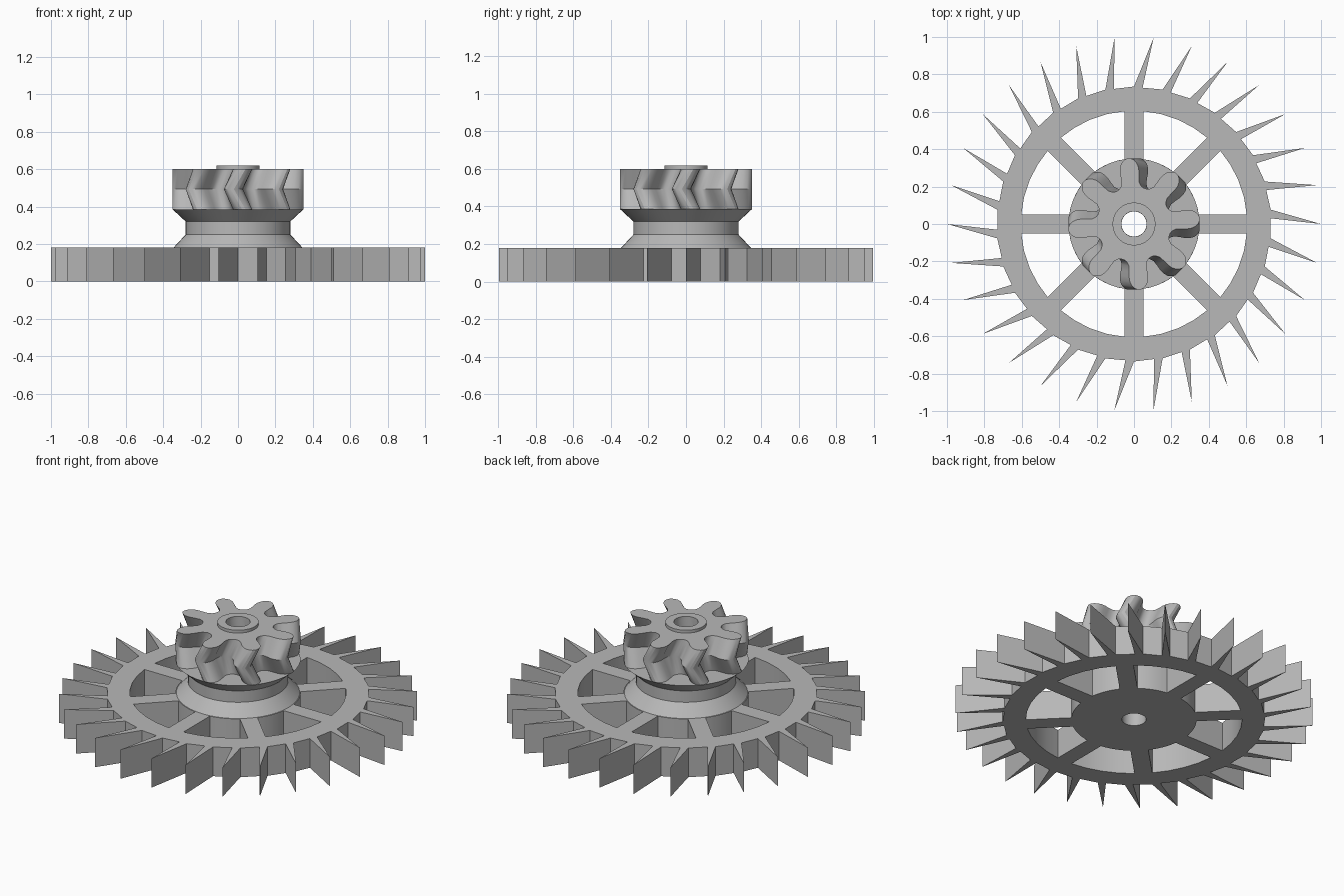
import bpy, bmesh
from math import sin, cos, asin, radians, tau

cube = bpy.data.objects.get("Cube")
if cube:
    bpy.data.objects.remove(cube)

GREY = bpy.data.materials.new("plain grey")
GREY.use_nodes = True
colour = (0.48, 0.48, 0.48, 1)
GREY.diffuse_color = colour
GREY.node_tree.nodes["Principled BSDF"].inputs["Base Color"].default_value = colour

BORE = 0.068
HUB = 0.35
WHEEL_TOP = 0.18


def polar(r, deg):
    a = radians(deg)
    return (r * cos(a), r * sin(a))


def arc(r, start, end, steps):
    return [polar(r, start + (end - start) * i / steps) for i in range(steps + 1)]


def circle(r, steps):
    return arc(r, 0, 360, steps)[:-1]


def finish(name, bm, smooth=True):
    bmesh.ops.recalc_face_normals(bm, faces=bm.faces)
    mesh = bpy.data.meshes.new(name)
    bm.to_mesh(mesh)
    bm.free()
    mesh.materials.append(GREY)
    obj = bpy.data.objects.new(name, mesh)
    bpy.context.collection.objects.link(obj)
    if smooth:
        bpy.ops.object.select_all(action='DESELECT')
        obj.select_set(True)
        bpy.context.view_layer.objects.active = obj
        bpy.ops.object.shade_smooth_by_angle(angle=radians(28))
    return obj


def prism(name, loops, layers):
    """Stack flat outlines (first is outer, others holes) through (z, twist) layers."""
    bm = bmesh.new()
    caps = ([], [])
    for loop in loops:
        rings = []
        for z, twist in layers:
            c, s = cos(radians(twist)), sin(radians(twist))
            rings.append([bm.verts.new((x * c - y * s, x * s + y * c, z)) for x, y in loop])
        n = len(loop)
        for low, high in zip(rings, rings[1:]):
            for i in range(n):
                j = (i + 1) % n
                bm.faces.new((low[i], low[j], high[j], high[i]))
        for cap, ring in zip(caps, (rings[0], rings[-1])):
            cap += [bm.edges.get((ring[i], ring[(i + 1) % n])) for i in range(n)]
    for cap in caps:
        bmesh.ops.triangle_fill(bm, edges=cap, use_beauty=True, normal=(0, 0, 1))
    return finish(name, bm)


def lathe(name, profile, steps=48):
    """Spin a closed (radius, z) profile round the z axis."""
    bm = bmesh.new()
    rings = [[bm.verts.new((r * cos(tau * i / steps), r * sin(tau * i / steps), z))
              for i in range(steps)] for r, z in profile]
    for a, b in zip(rings, rings[1:] + rings[:1]):
        for i in range(steps):
            j = (i + 1) % steps
            bm.faces.new((a[i], a[j], b[j], b[i]))
    return finish(name, bm)


# Toothed wheel: slanted blades, eight spokes and a bore
blades = []
for k in range(30):
    a = k * 12
    blades += [polar(0.73, a + 2.4), polar(1.0, a), polar(0.735, a - 6 + 0.0)][1:2]
    blades += [polar(0.735, a + 6)]
    blades += [polar(0.73, a + 12 + 2.4)]

half_spoke = 0.05
rim = 0.605
outer_gap = asin(half_spoke / rim) * 360 / tau
inner_gap = asin(half_spoke / HUB) * 360 / tau
windows = []
for k in range(8):
    a = k * 45
    windows.append(arc(rim, a + outer_gap, a + 45 - outer_gap, 4)
                   + arc(HUB, a + 45 - inner_gap, a + inner_gap, 6))
prism("toothed_wheel", [blades] + windows + [circle(BORE, 32)],
      [(0, 0), (WHEEL_TOP, 0)])

# Waisted hub between the wheel and the pinion
lathe("waisted_hub", [(BORE, WHEEL_TOP), (0.345, WHEEL_TOP), (0.28, 0.25),
                      (0.28, 0.32), (HUB, 0.385), (BORE, 0.385)])

# Herringbone pinion: eight rounded teeth, twisted at mid height
flank = [(0.188, 0.066), (0.2, 0.055), (0.22, 0.047), (0.25, 0.048), (0.28, 0.051),
         (0.305, 0.049), (0.328, 0.04), (0.343, 0.026), (0.352, 0.009)]
tooth = [(r, -w) for r, w in flank] + [(r, w) for r, w in reversed(flank)]
pinion = []
for k in range(8):
    a = radians(k * 45 + 5)
    pinion += [(r * cos(a) - w * sin(a), r * sin(a) + w * cos(a)) for r, w in tooth]
prism("herringbone_pinion", [pinion, circle(BORE, 32)],
      [(0.385, 0), (0.4925, -10), (0.6, 0)])

# Raised collar round the bore
lathe("bore_collar", [(BORE, 0.6), (0.115, 0.6), (0.115, 0.618), (BORE, 0.618)], 32)
